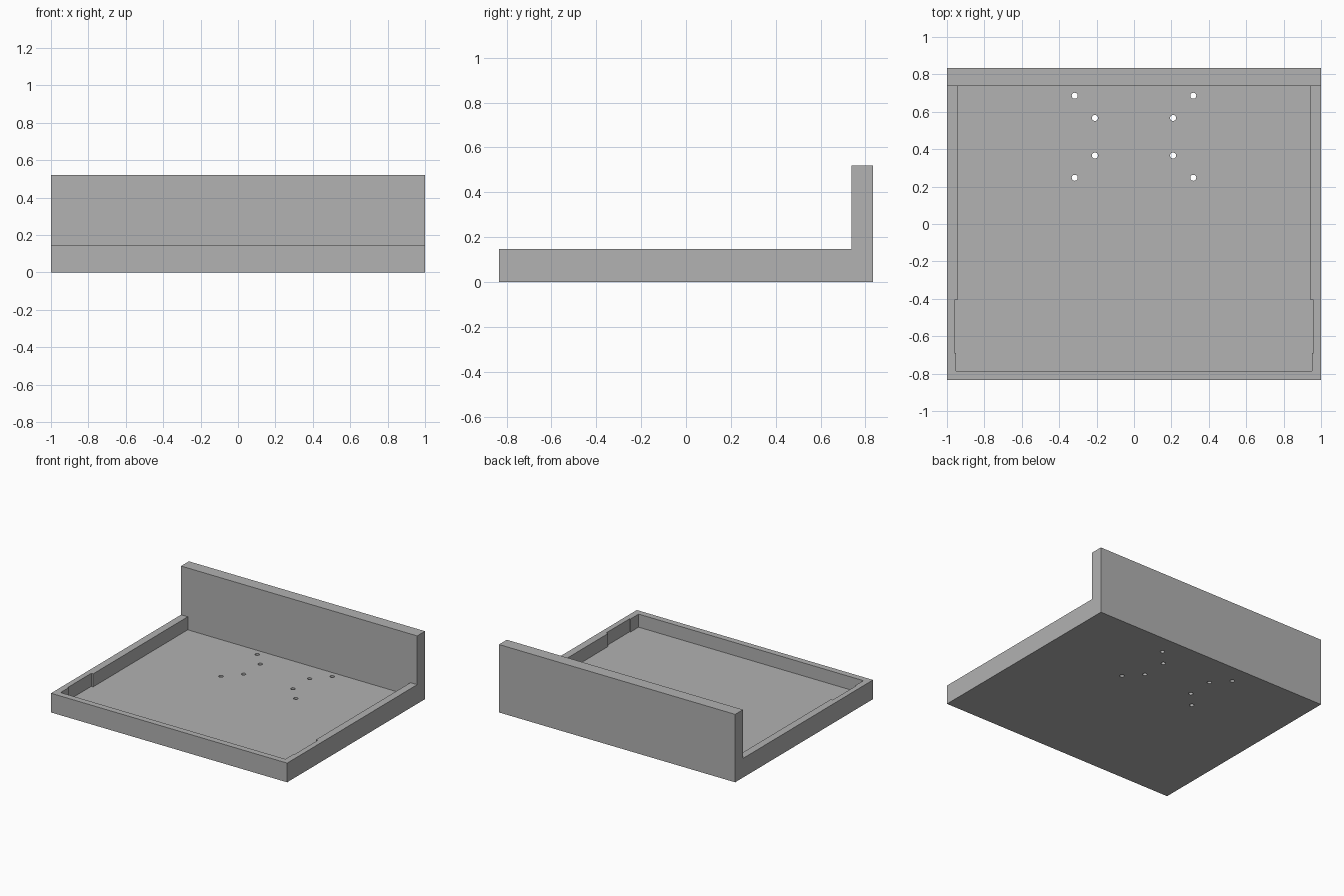
import bpy
import bmesh
from mathutils import Vector

cube = bpy.data.objects.get("Cube")
if cube:
    bpy.data.objects.remove(cube, do_unlink=True)

WIDTH, DEPTH = 2.0, 1.667
FLOOR, RIM, BACK = 0.047, 0.147, 0.52
WALL_Y = 0.739          # front face of the back wall

grey = bpy.data.materials.new("plain grey")
grey.use_nodes = True
colour = (0.445, 0.445, 0.445, 1)
grey.diffuse_color = colour
grey.node_tree.nodes["Principled BSDF"].inputs["Base Color"].default_value = colour


def prism(name, points, push):
    """Extrude a flat outline along a vector into a closed solid."""
    bm = bmesh.new()
    face = bm.faces.new([bm.verts.new(p) for p in points])
    out = bmesh.ops.extrude_face_region(bm, geom=[face])
    verts = [v for v in out["geom"] if isinstance(v, bmesh.types.BMVert)]
    bmesh.ops.translate(bm, verts=verts, vec=Vector(push))
    bmesh.ops.recalc_face_normals(bm, faces=bm.faces)
    mesh = bpy.data.meshes.new(name)
    bm.to_mesh(mesh)
    bm.free()
    obj = bpy.data.objects.new(name, mesh)
    bpy.context.collection.objects.link(obj)
    return obj


def cut(target, cutter):
    """Subtract the cutter, bake the result and drop the cutter."""
    cutter.hide_render = True
    mod = target.modifiers.new("cut", "BOOLEAN")
    mod.operation = "DIFFERENCE"
    mod.solver = "EXACT"
    mod.object = cutter
    bpy.context.view_layer.update()
    graph = bpy.context.evaluated_depsgraph_get()
    mesh = bpy.data.meshes.new_from_object(target.evaluated_get(graph))
    target.modifiers.clear()
    target.data = mesh
    bpy.data.objects.remove(cutter, do_unlink=True)


# L-shaped body: low tray block with a tall back wall
y = DEPTH / 2
side = [(-y, 0), (y, 0), (y, BACK), (WALL_Y, BACK), (WALL_Y, RIM), (-y, RIM)]
tray = prism("tray_with_back_wall",
             [(-WIDTH / 2, py, pz) for py, pz in side], (WIDTH, 0, 0))
tray.data.materials.append(grey)

# Stepped pocket: slightly wider towards the front
half = [(0.943, WALL_Y), (0.943, -0.405), (0.959, -0.405),
        (0.959, -0.69), (0.952, -0.69), (0.952, -0.786)]
outline = half + [(-px, py) for px, py in reversed(half)]
cut(tray, prism("pocket_cutter", [(px, py, FLOOR) for px, py in outline], (0, 0, 0.2)))

# Mirrored mounting holes through the floor
for hx, hy in [(0.317, 0.686), (0.209, 0.567), (0.209, 0.366), (0.317, 0.247)]:
    for sign in (-1, 1):
        bpy.ops.mesh.primitive_cylinder_add(vertices=24, radius=0.016, depth=0.2,
                                            location=(sign * hx, hy, FLOOR / 2))
        cut(tray, bpy.context.object)

# Smooth hole walls, crisp edges elsewhere
bpy.ops.object.select_all(action="DESELECT")
tray.select_set(True)
bpy.context.view_layer.objects.active = tray
bpy.ops.object.shade_smooth_by_angle()
